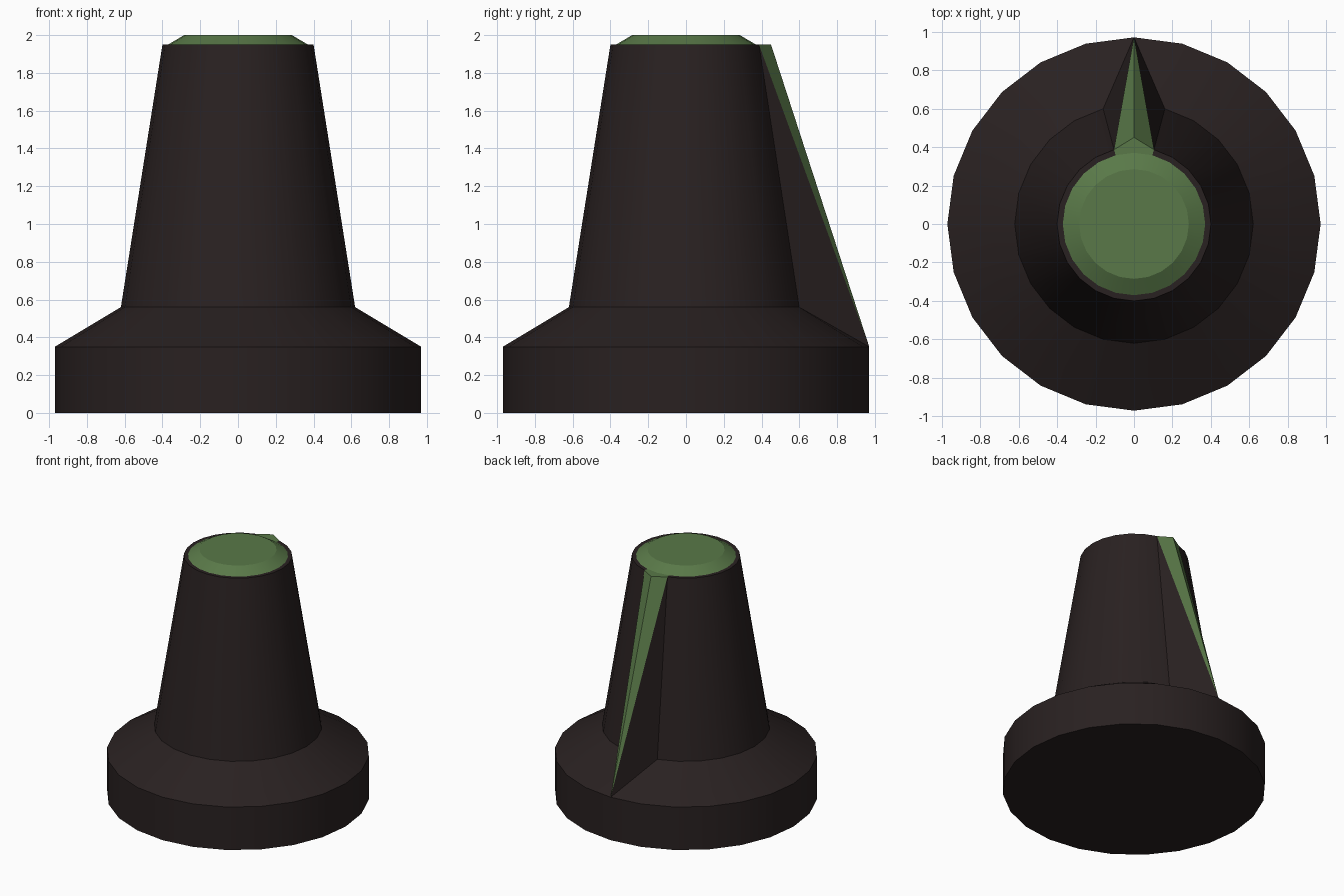
import bpy, bmesh
from math import sin, cos, tau, radians

if "Cube" in bpy.data.objects:
    bpy.data.objects.remove(bpy.data.objects["Cube"])

SIDES = 24
# Profile rings from bottom to top: (radius, height)
PROFILE = [(0.97, 0.0), (0.97, 0.35), (0.62, 0.56), (0.40, 1.95),
           (0.37, 1.95), (0.285, 2.0)]
DARK, GREEN = 0, 1


def material(name, rgb):
    mat = bpy.data.materials.new(name)
    mat.diffuse_color = (*rgb, 1)
    mat.use_nodes = True
    mat.node_tree.nodes["Principled BSDF"].inputs["Base Color"].default_value = mat.diffuse_color
    return mat


bm = bmesh.new()


def face(verts, mat):
    bm.faces.new(verts).material_index = mat


# Rings of the turned body; vertex 0 of each ring points to +y
rings = [[bm.verts.new((-r * sin(tau * j / SIDES), r * cos(tau * j / SIDES), z))
          for j in range(SIDES)] for r, z in PROFILE]
base, flange, neck, top, rim, cap = rings

# Pointer: pull the top out to a ridge, and run the neck point to the flange edge
top[0].co.y = 0.45
bm.verts.remove(neck[0])
neck[0] = flange[0]

for lo, hi in zip(rings, rings[1:]):
    for j in range(SIDES):
        k = (j + 1) % SIDES
        quad = [lo[j], lo[k], hi[k], hi[j]]
        if lo is neck and 0 in (j, k):
            # Pointer sides: dark flank and green sloping stripe
            outer = k if j == 0 else j
            face([neck[0], neck[outer], top[outer]], DARK)
            face([neck[0], top[outer], top[0]], GREEN)
        else:
            pointer_top = lo is top and 0 in (j, k)
            green = lo is rim or pointer_top
            face(list(dict.fromkeys(quad)), GREEN if green else DARK)

# Underside and green cap
face(base[::-1], DARK)
face(cap, GREEN)
bmesh.ops.recalc_face_normals(bm, faces=bm.faces)

mesh = bpy.data.meshes.new("pointer_knob")
bm.to_mesh(mesh)
bm.free()
mesh.materials.append(material("dark_plastic", (0.022, 0.015, 0.015)))
mesh.materials.append(material("green_marking", (0.10, 0.19, 0.065)))

knob = bpy.data.objects.new("pointer_knob", mesh)
bpy.context.collection.objects.link(knob)
bpy.context.view_layer.objects.active = knob
knob.select_set(True)
bpy.ops.object.shade_smooth_by_angle(angle=radians(24))
